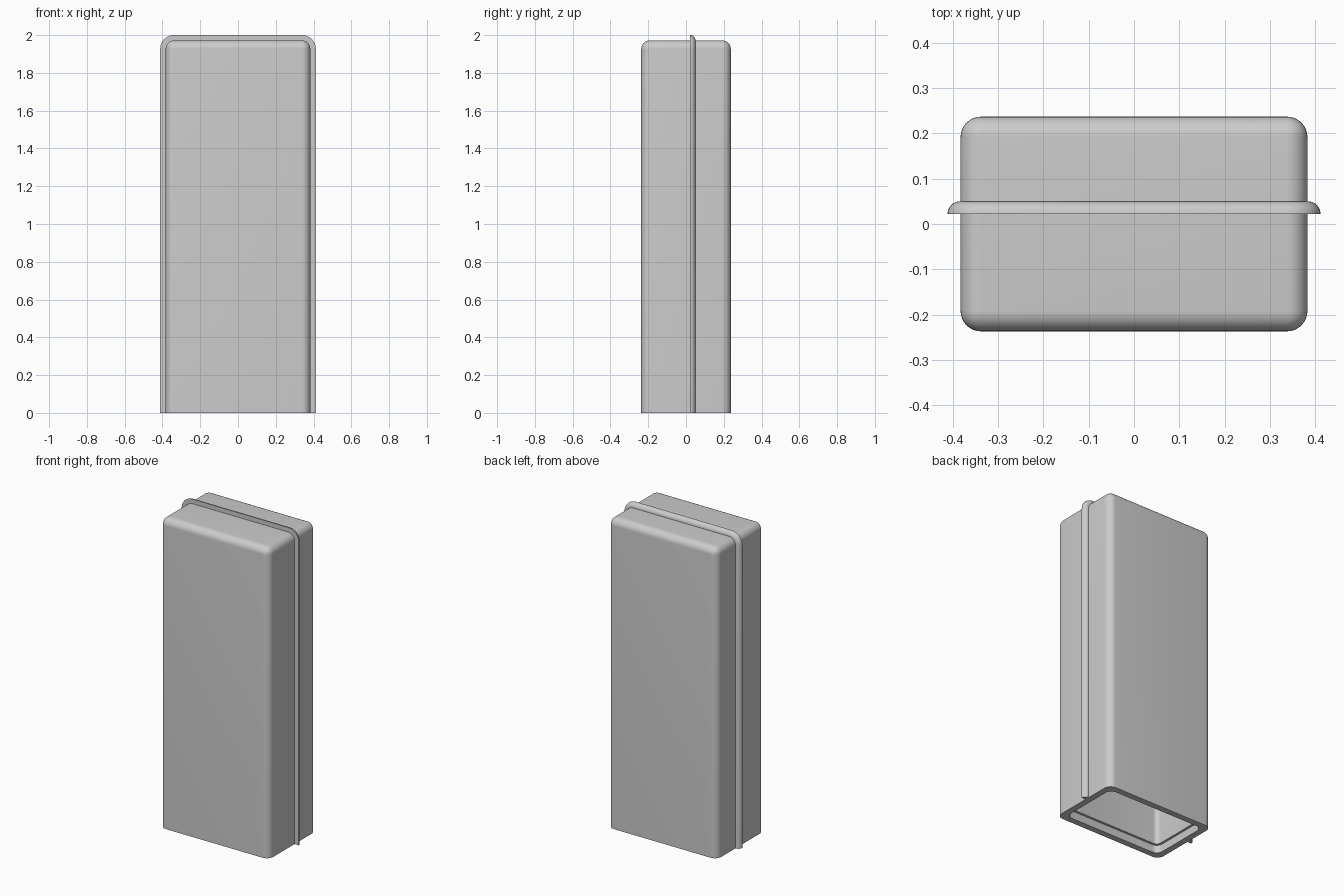
import bpy, bmesh
from math import sin, cos, pi

old = bpy.data.objects.get("Cube")
if old:
    bpy.data.objects.remove(old, do_unlink=True)

HALF_X, HALF_Y, TOP = 0.383, 0.237, 1.972
RADIUS = 0.045
WALL = 0.04
STEPS = 8

grey = bpy.data.materials.new("plain grey")
grey.use_nodes = True
grey.diffuse_color = (0.6, 0.6, 0.6, 1)
grey.node_tree.nodes["Principled BSDF"].inputs["Base Color"].default_value = (0.6, 0.6, 0.6, 1)


def arc(cx, cy, r, start, end):
    angles = [start + (end - start) * i / STEPS for i in range(STEPS + 1)]
    return [(cx + r * cos(a), cy + r * sin(a)) for a in angles]


def rounded_ring(inset, r, z):
    x, y = HALF_X - inset - r, HALF_Y - inset - r
    corners = [(x, y), (-x, y), (-x, -y), (x, -y)]
    return [(px, py, z) for i, (cx, cy) in enumerate(corners)
            for px, py in arc(cx, cy, r, i * pi / 2, (i + 1) * pi / 2)]


def loft(name, rings):
    """Skin a row of closed rings and cap both ends."""
    bm = bmesh.new()
    loops = [[bm.verts.new(p) for p in ring] for ring in rings]
    for a, b in zip(loops, loops[1:]):
        for i in range(len(a)):
            j = (i + 1) % len(a)
            bm.faces.new((a[i], a[j], b[j], b[i]))
    bm.faces.new(loops[0][::-1])
    bm.faces.new(loops[-1])
    bmesh.ops.remove_doubles(bm, verts=bm.verts, dist=0.0001)
    bmesh.ops.recalc_face_normals(bm, faces=bm.faces)
    mesh = bpy.data.meshes.new(name)
    bm.to_mesh(mesh)
    bm.free()
    mesh.materials.append(grey)
    obj = bpy.data.objects.new(name, mesh)
    bpy.context.collection.objects.link(obj)
    bpy.ops.object.select_all(action="DESELECT")
    obj.select_set(True)
    bpy.context.view_layer.objects.active = obj
    bpy.ops.object.shade_smooth_by_angle(angle=pi / 6)
    return obj


# Hollow cover: cavity roof, cavity wall, stepped mouth, rim, outside, soft top
shell = [(WALL + 0.015, 0.03, TOP - WALL), (WALL + 0.015, 0.03, 0.05),
         (WALL, 0.04, 0.05), (WALL, 0.04, 0), (0, RADIUS, 0)]
shell += [(RADIUS - c, c, z) for c, z in arc(0, TOP - RADIUS, RADIUS, 0, pi / 2)]
loft("cover_shell", [rounded_ring(*s) for s in shell])


# Raised trim: quarter-round section swept over the sides and top
def trim_section(cx, cz, dx, dz):
    edge = [(RADIUS - 0.006, 0.022)]
    edge += arc(RADIUS + 0.001, 0.022, 0.028, 0, pi / 2)
    edge += [(RADIUS - 0.006, 0.05)]
    return [(cx + dx * d, y, cz + dz * d) for d, y in edge]


cx, cz = HALF_X - RADIUS, TOP - RADIUS
path = [(cx, 0, 1, 0)]
path += [(cx, cz, dx, dz) for dx, dz in arc(0, 0, 1, 0, pi / 2)]
path += [(-cx, cz, dx, dz) for dx, dz in arc(0, 0, 1, pi / 2, pi)]
path += [(-cx, 0, -1, 0)]
loft("trim_band", [trim_section(*p) for p in path])
